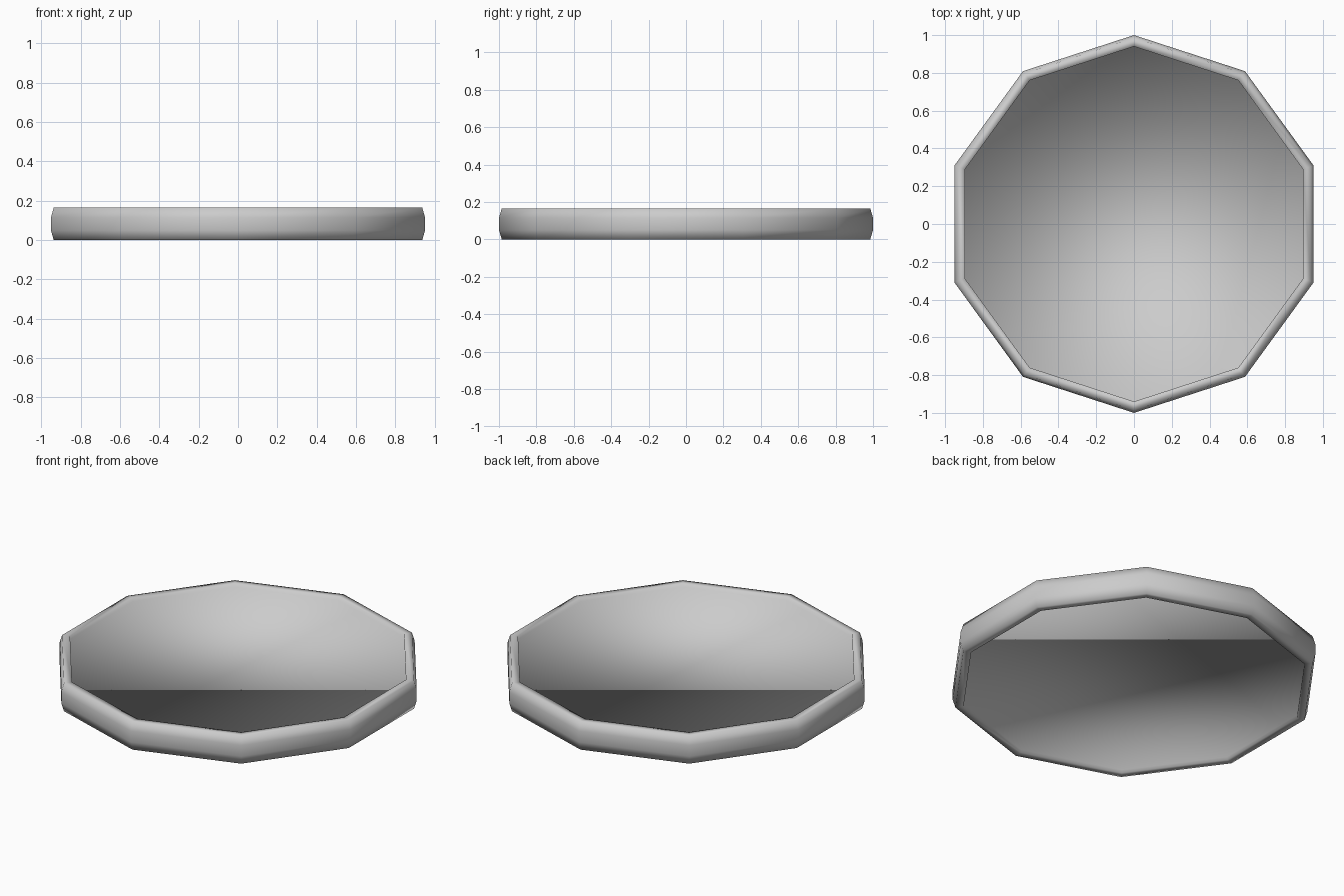
import bpy, bmesh, math

if "Cube" in bpy.data.objects:
    bpy.data.objects.remove(bpy.data.objects["Cube"])

SIDES = 10

# Half profile (radius, height): bottom panel edge, rim, top panel edge
profile = [
    (0.94, 0.018), (0.94, 0.0), (0.985, 0.0), (1.0, 0.05),
    (1.0, 0.115), (0.985, 0.165), (0.94, 0.165), (0.94, 0.147),
]

bm = bmesh.new()

# One decagon ring of vertices per profile point, with corners on the y axis
rings = []
for r, z in profile:
    ring = []
    for i in range(SIDES):
        a = math.pi / 2 + i * 2 * math.pi / SIDES
        ring.append(bm.verts.new((r * math.cos(a), r * math.sin(a), z)))
    rings.append(ring)

# Rim walls
for low, high in zip(rings, rings[1:]):
    for i in range(SIDES):
        j = (i + 1) % SIDES
        bm.faces.new((low[i], low[j], high[j], high[i]))

# Slightly recessed panels below and above
bm.faces.new(list(reversed(rings[0])))
bm.faces.new(rings[-1])

# Smooth shading runs over the panels too
for f in bm.faces:
    f.smooth = True

mesh = bpy.data.meshes.new("decagon_tray")
bm.to_mesh(mesh)
bm.free()
obj = bpy.data.objects.new("decagon_tray", mesh)
bpy.context.collection.objects.link(obj)
